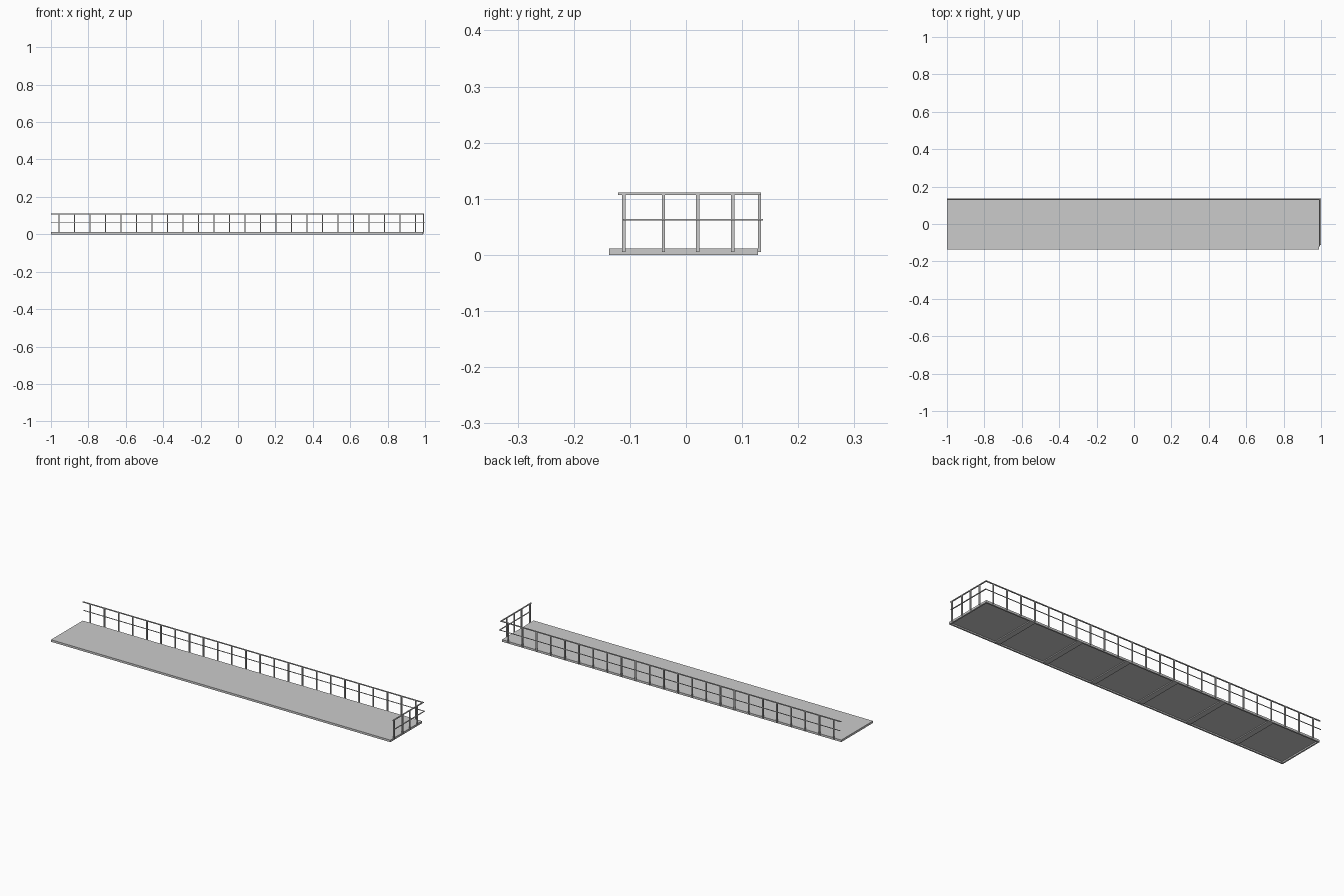
import bpy

if "Cube" in bpy.data.objects:
    bpy.data.objects.remove(bpy.data.objects["Cube"])


def box(name, x0, x1, y0, y1, z0, z1):
    """Box from its min/max extents."""
    bpy.ops.mesh.primitive_cube_add(size=1, location=((x0+x1)/2, (y0+y1)/2, (z0+z1)/2))
    ob = bpy.context.object
    ob.name = name
    ob.scale = (x1-x0, y1-y0, z1-z0)
    bpy.ops.object.transform_apply(location=False, rotation=False, scale=True)
    return ob


XL, XR, YF, YB = -1.0, 0.989, -0.137, 0.128   # deck outline
TOP, PLATE = 0.011, 0.007                     # deck top, plate underside
EDGE, BEAM = 0.008, 0.03                      # frame and cross beam widths
POST = 0.006

# walking surface and the frame beneath it
box("deck_plate", XL, XR, YF, YB, PLATE, TOP)
box("frame_front", XL, XR, YF, YF+EDGE, 0, PLATE)
box("frame_back", XL, XR, YB-EDGE, YB, 0, PLATE)
box("frame_left", XL, XL+EDGE, YF+EDGE, YB-EDGE, 0, PLATE)
box("frame_right", XR-EDGE, XR, YF+EDGE, YB-EDGE, 0, PLATE)

# cross beams under the deck
for i in range(1, 7):
    x = XL + (XR-XL)*i/7
    box(f"cross_beam_{i}", x-BEAM/2, x+BEAM/2, YF+EDGE, YB-EDGE, 0.002, PLATE)

# railing posts fixed to the outside of the back edge
for i in range(24):
    x = -0.957 + i*0.0829
    box(f"back_post_{i+1}", x-POST/2, x+POST/2, YB, YB+POST, 0.005, 0.108)

# railing posts fixed to the outside of the right end
for i, y in enumerate((-0.111, -0.040, 0.021, 0.083)):
    box(f"end_post_{i+1}", XR, XR+POST, y-POST/2, y+POST/2, 0.005, 0.108)

# top rails sit on the posts
box("back_top_rail", XL, XR+POST, YB, YB+POST, 0.107, 0.111)
box("end_top_rail", XR, XR+POST, -0.121, YB, 0.107, 0.111)

# middle rails run along the outer faces of the posts
box("back_middle_rail", XL, 1.0, YB+POST, 0.137, 0.061, 0.064)
box("end_middle_rail", XR+POST, 1.0, -0.112, YB+POST, 0.061, 0.064)
